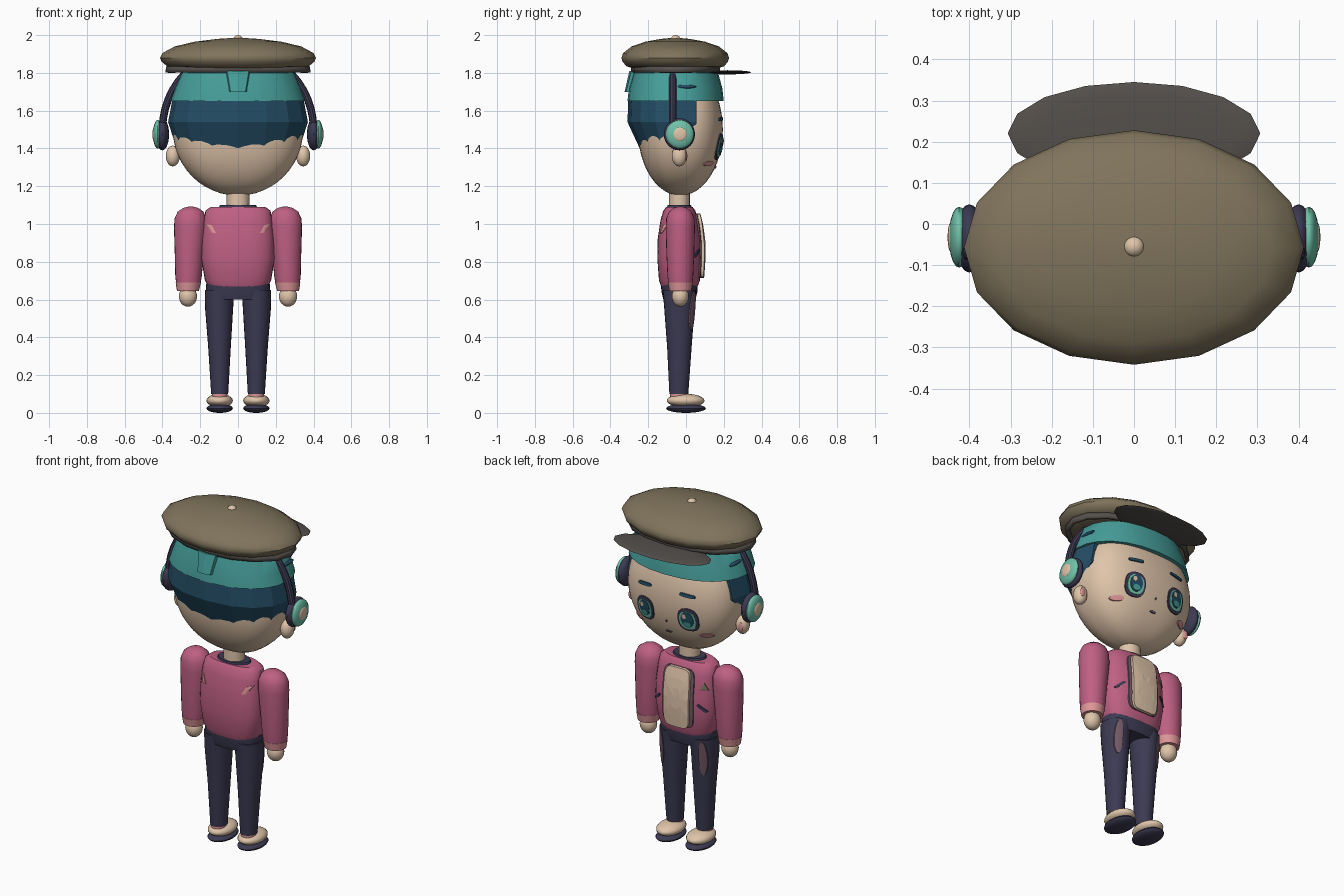
import bpy, bmesh, math
from mathutils import Vector

if "Cube" in bpy.data.objects:
    bpy.data.objects.remove(bpy.data.objects["Cube"])


def material(name, rgb):
    lin = [(c / 255 / 12.92) if c < 11 else ((c / 255 + 0.055) / 1.055) ** 2.4 for c in rgb]
    m = bpy.data.materials.new(name)
    m.use_nodes = True
    m.diffuse_color = (*lin, 1)
    m.node_tree.nodes["Principled BSDF"].inputs["Base Color"].default_value = (*lin, 1)
    return m


OLIVE = material("olive cloth", (128, 116, 92))
GREY = material("dark grey", (84, 79, 75))
TEAL = material("teal hair", (70, 158, 154))
DEEP = material("deep blue hair", (36, 78, 102))
MINT = material("mint", (112, 192, 168))
SKIN = material("skin cream", (224, 197, 170))
PINK = material("rose jacket", (190, 96, 130))
BLUSH = material("light pink", (222, 150, 152))
NAVY = material("navy", (60, 58, 82))
MAUVE = material("mauve grey", (112, 88, 100))
SIDES = {1: "left_", -1: "right_"}


def finish(bm, name, mat, smooth=True):
    me = bpy.data.meshes.new(name)
    bm.to_mesh(me)
    bm.free()
    me.materials.append(mat)
    ob = bpy.data.objects.new(name, me)
    bpy.context.collection.objects.link(ob)
    bpy.ops.object.select_all(action="DESELECT")
    ob.select_set(True)
    bpy.context.view_layer.objects.active = ob
    if smooth:
        bpy.ops.object.shade_smooth_by_angle(angle=math.radians(40))
    return ob


def loft(name, rings, mat, n=2.0, segs=24, caps=True, cuts=(), smooth=True):
    """Stack superellipse rings (z, half x, half y, centre x, centre y)."""
    bm = bmesh.new()
    loops = []
    for z, hx, hy, cx, cy in rings:
        loop = []
        for i in range(segs):
            a = math.tau * i / segs
            c, s = math.cos(a), math.sin(a)
            x = math.copysign(abs(c) ** (2 / n), c)
            y = math.copysign(abs(s) ** (2 / n), s)
            loop.append(bm.verts.new((cx + hx * x, cy + hy * y, z)))
        loops.append(loop)
    for lo, hi in zip(loops, loops[1:]):
        for i in range(segs):
            j = (i + 1) % segs
            bm.faces.new((lo[i], lo[j], hi[j], hi[i]))
    if caps:
        bm.faces.new(loops[0])
        bm.faces.new(loops[-1])
    for point, normal in cuts:
        bmesh.ops.bisect_plane(bm, geom=bm.verts[:] + bm.edges[:] + bm.faces[:],
                               plane_co=point, plane_no=normal, clear_outer=True)
        bmesh.ops.holes_fill(bm, edges=[e for e in bm.edges if e.is_boundary])
    bmesh.ops.recalc_face_normals(bm, faces=bm.faces[:])
    return finish(bm, name, mat, smooth)


def surface_y(rings, n, x, z, side):
    """Front or back y of a lofted shape at x, z."""
    rs = sorted(rings)
    z = min(max(z, rs[0][0]), rs[-1][0])
    for a, b in zip(rs, rs[1:]):
        if a[0] <= z <= b[0]:
            t = (z - a[0]) / (b[0] - a[0])
            _, hx, hy, cx, cy = (p + (q - p) * t for p, q in zip(a, b))
            u = min(abs(x - cx) / hx, 0.99)
            return cy + side * hy * (1 - u ** n) ** (1 / n)


def decal(name, outline, rings, n, mat, off=0.006, side=1):
    """Thin plate following the surface of a lofted shape."""
    bm = bmesh.new()
    mid = sum((Vector(p) for p in outline), Vector((0, 0))) / len(outline)

    def vert(p, o):
        return bm.verts.new((p.x, surface_y(rings, n, p.x, p.y, side) + side * o, p.y))
    loops = [[vert(mid + (Vector(p) - mid) * k, o) for p in outline]
             for k, o in ((1, -0.004), (1, off), (0.66, off), (0.33, off))]
    centre = vert(mid, off)
    count = len(outline)
    for i in range(count):
        j = (i + 1) % count
        for lo, hi in zip(loops, loops[1:]):
            bm.faces.new((lo[i], lo[j], hi[j], hi[i]))
        bm.faces.new((loops[-1][i], loops[-1][j], centre))
    bm.normal_update()
    if sum(f.normal.y for f in bm.faces) * side < 0:
        bmesh.ops.reverse_faces(bm, faces=bm.faces[:])
    return finish(bm, name, mat, False)


def oval(cx, cz, rx, rz, tilt=0, p=2.0, count=20):
    pts = []
    for i in range(count):
        c, s = math.cos(math.tau * i / count), math.sin(math.tau * i / count)
        x = rx * math.copysign(abs(c) ** (2 / p), c)
        z = rz * math.copysign(abs(s) ** (2 / p), s)
        pts.append((cx + x * math.cos(tilt) - z * math.sin(tilt),
                    cz + x * math.sin(tilt) + z * math.cos(tilt)))
    return pts


def ball(name, loc, half, mat, segs=20):
    bm = bmesh.new()
    bmesh.ops.create_uvsphere(bm, u_segments=segs, v_segments=segs // 2 + 2, radius=1)
    for v in bm.verts:
        v.co = Vector(a * b + c for a, b, c in zip(v.co, half, loc))
    return finish(bm, name, mat)


# Head and neck
head = []
for i in range(1, 24):
    a = math.pi * i / 24
    head.append((1.5 - 0.35 * math.cos(a), 0.345 * math.sin(a), 0.225 * math.sin(a), 0, -0.03))
HN = 2.5
loft("head", head, SKIN, HN, 48)
loft("neck", [(1.04, .06, .055, 0, -.035), (1.2, .06, .055, 0, -.035)], SKIN)

# Hair: teal cap, deep blue back cut away from the face, tuft
loft("hair_cap", [(1.65, .36, .255, 0, -.055), (1.72, .335, .247, 0, -.055),
                  (1.8, .3, .225, 0, -.055), (1.85, .2, .15, 0, -.055)], TEAL, 2.2, 24)
loft("hair_back", [(1.4, .325, .2, 0, -.045), (1.54, .37, .255, 0, -.055),
                   (1.67, .345, .25, 0, -.055)], DEEP, 2.2, 16,
     cuts=[((0, .055, 1.5), (0, 1, 0)), ((0, .055, 1.53), (0, .13, -.15))], smooth=False)
loft("hair_tuft", [(1.7, .05, .035, 0, -.29), (1.81, .072, .05, 0, -.25)], TEAL, 3, 8, smooth=False)

# Cap with band, visor and button
hat = [(1.818, .3), (1.835, .375), (1.86, .405), (1.88, .413), (1.905, .4),
       (1.94, .335), (1.965, .23), (1.98, .11), (1.985, .03)]
loft("hat_crown", [(z, r, r * .69, 0, -.057) for z, r in hat], OLIVE, 2, 16)
band = loft("hat_band", [(1.803, .385, .235, 0, -.055), (1.835, .38, .235, 0, -.055)],
            GREY, 2, 16, caps=False)
band.modifiers.new("thickness", "SOLIDIFY").thickness = 0.02
visor = ball("hat_visor", (0, .22, 1.803), (.307, .125, .011), GREY, 16)
ball("hat_button", (0, -.055, 1.978), (.025, .025, .022), SKIN, 16)

# Headphone arch: upper half of a torus
bpy.ops.mesh.primitive_torus_add(major_segments=48, minor_segments=10,
                                 major_radius=.4, minor_radius=.02)
arch = bpy.context.object
arch.name = "headphone_arch"
arch.data.materials.append(NAVY)
bm = bmesh.new()
bm.from_mesh(arch.data)
bmesh.ops.bisect_plane(bm, geom=bm.verts[:] + bm.edges[:] + bm.faces[:],
                       plane_co=(0, 0, 0), plane_no=(0, -1, 0), clear_outer=True)
for v in bm.verts:
    v.co = (v.co.x, -.07 - v.co.z, 1.5 + v.co.y * 1.04)
bmesh.ops.recalc_face_normals(bm, faces=bm.faces[:])
bm.to_mesh(arch.data)
bm.free()
bpy.ops.object.shade_smooth_by_angle()

# Face centre
decal("nose", oval(0, 1.37, .004, .007), head, HN, MAUVE)
decal("mouth", oval(0, 1.3, .02, .006), head, HN, MAUVE)

# Jacket, shirt panel, collar and waist
TN = 2.6
torso = [(.665, .155, .095, 0, -.035), (.7, .175, .108, 0, -.035), (.82, .195, .117, 0, -.035),
         (.92, .192, .115, 0, -.035), (1.02, .182, .1, 0, -.035), (1.07, .172, .085, 0, -.035),
         (1.09, .145, .07, 0, -.035)]
loft("jacket_body", torso, PINK, TN, 32)
decal("shirt_edge", oval(0, .885, .1, .17, p=6, count=32), torso, TN, MAUVE, .008)
decal("shirt_panel", oval(0, .885, .082, .17, p=6, count=32), torso, TN, SKIN, .022)
loft("collar", [(1.07, .11, .07, 0, -.035), (1.1, .095, .062, 0, -.035)], NAVY)
loft("waist", [(.6, .15, .085, 0, -.035), (.64, .17, .095, 0, -.035),
               (.685, .168, .098, 0, -.035)], NAVY, 2.5)
decal("chest_badge", [(-.17, .95), (-.13, .95), (-.15, .99)], torso, TN, OLIVE)

# Everything that comes in pairs
for s, tag in SIDES.items():
    # Ear and headphone cup
    ball(tag + "ear", (s * .345, -.035, 1.36), (.037, .04, .055), SKIN)
    ball(tag + "inner_ear", (s * .357, .001, 1.36), (.016, .006, .026), BLUSH, 12)
    ball(tag + "cup_pad", (s * .4, -.035, 1.475), (.035, .083, .085), NAVY)
    ball(tag + "cup_shell", (s * .425, -.032, 1.475), (.025, .074, .076), MINT)
    ball(tag + "cup_cap", (s * .445, -.032, 1.475), (.008, .036, .037), SKIN, 16)
    ball(tag + "hair_streak", (s * .322, -.005, 1.727), (.013, .06, .01), DEEP, 12)

    # Eye layers, brow and cheek
    ex, ez = s * .138, 1.41
    decal(tag + "eye_outline", oval(ex, ez, .06, .07, p=2.5), head, HN, NAVY, .006)
    decal(tag + "eye_white", oval(ex, ez - .002, .048, .055, p=2.5), head, HN, MINT, .009)
    decal(tag + "iris", oval(ex, ez + .004, .036, .047), head, HN, DEEP, .012)
    decal(tag + "iris_glow", oval(ex, ez - .022, .022, .016), head, HN, TEAL, .015)
    decal(tag + "eye_glint", oval(ex + .014, ez + .024, .012, .014), head, HN, SKIN, .015)
    decal(tag + "brow", oval(ex, 1.555, .045, .009, -s * .08, 4), head, HN, DEEP, .008)
    decal(tag + "cheek", oval(s * .22, 1.32, .033, .014), head, HN, BLUSH, .008)

    # Jacket details
    decal(tag + "pocket_slit", oval(s * .145, .845, .032, .007, -s * .7, 4), torso, TN, NAVY)
    decal(tag + "back_patch", [(s * .17, 1.0), (s * .14, .995), (s * .115, .95), (s * .14, .955)],
          torso, TN, BLUSH, .006, -1)

    # Arm, cuff and hand
    arm = [(.67, .062, .062, .263), (.72, .07, .068, .262), (.85, .077, .074, .258),
           (.98, .086, .077, .253), (1.03, .084, .075, .252), (1.065, .068, .06, .251),
           (1.085, .04, .036, .25), (1.092, .012, .011, .25)]
    loft(tag + "sleeve", [(z, a, b, s * x, -.03) for z, a, b, x in arm], PINK)
    loft(tag + "cuff", [(.645, .058, .058, s * .265, -.03), (.69, .067, .066, s * .263, -.03)], BLUSH)
    ball(tag + "hand", (s * .265, -.03, .617), (.048, .045, .055), SKIN)

    # Leg with pocket patch, sock and shoe
    leg = [(.1, .045, .05, s * .097, -.038), (.35, .06, .065, s * .098, -.035),
           (.55, .074, .08, s * .1, -.035), (.65, .078, .088, s * .098, -.035)]
    loft(tag + "leg", leg, NAVY)
    decal(tag + "leg_patch", oval(s * .135, .54, .02, .1), leg, 2, MAUVE)
    loft(tag + "sock", [(.07, .04, .045, s * .097, -.038), (.115, .042, .047, s * .097, -.038)], BLUSH)
    ball(tag + "shoe", (s * .097, -.002, .065), (.07, .1, .036), SKIN)
    ball(tag + "sole", (s * .097, 0, .024), (.07, .105, .024), NAVY)
